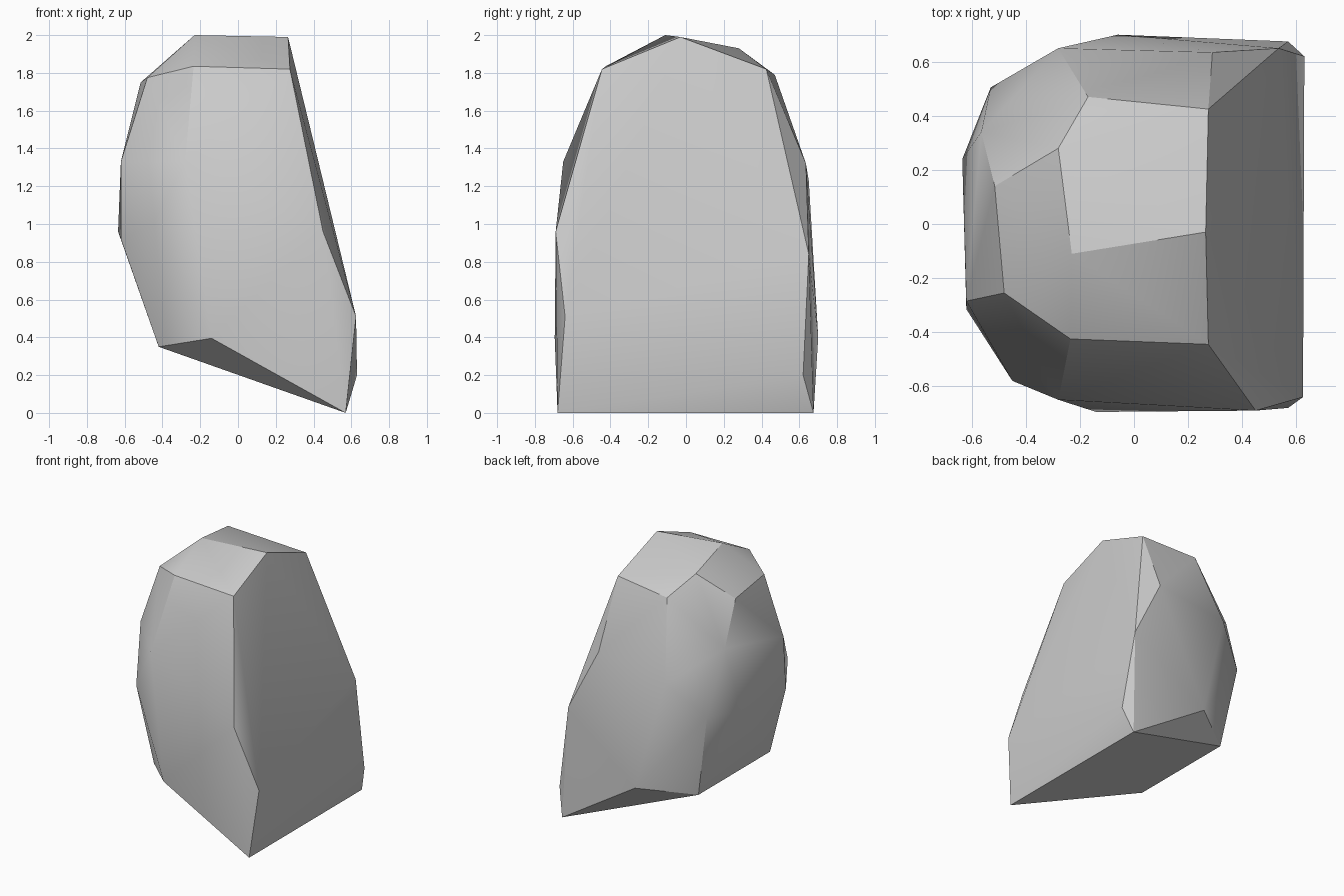
import bpy
import bmesh
import math


def remove_default_cube():
    cube = bpy.data.objects.get("Cube")
    if cube:
        bpy.data.objects.remove(cube, do_unlink=True)


def flat_material(name, colour):
    material = bpy.data.materials.new(name)
    material.use_nodes = True
    material.diffuse_color = colour
    material.node_tree.nodes["Principled BSDF"].inputs["Base Color"].default_value = colour
    return material


def faceted_stone(name, corner_groups, material):
    """Wrap a tight convex skin around the corner points of a boulder."""
    bm = bmesh.new()
    for group in corner_groups:
        for corner in group:
            bm.verts.new(corner)
    hull = bmesh.ops.convex_hull(bm, input=bm.verts)
    # Drop corners that ended up inside the skin
    loose = [v for v in bm.verts if not v.link_faces]
    bmesh.ops.delete(bm, geom=loose, context="VERTS")
    bmesh.ops.recalc_face_normals(bm, faces=bm.faces)

    mesh = bpy.data.meshes.new(name)
    bm.to_mesh(mesh)
    bm.free()
    mesh.materials.append(material)
    stone = bpy.data.objects.new(name, mesh)
    bpy.context.collection.objects.link(stone)

    # Soft shading over shallow folds, crisp ridges elsewhere
    bpy.ops.object.select_all(action="DESELECT")
    stone.select_set(True)
    bpy.context.view_layer.objects.active = stone
    bpy.ops.object.shade_smooth_by_angle(angle=math.radians(30))
    return stone


remove_default_cube()

# Flat cap and the bevelled shoulder around it
cap = [(-.23, -.11, 2), (.265, -.03, 1.99), (.275, .425, 1.82),
       (-.17, .47, 1.79), (-.28, .28, 1.93)]
shoulder = [(.275, -.445, 1.82), (-.235, -.425, 1.835),
            (-.48, -.255, 1.775), (-.515, .14, 1.75), (-.565, .34, 1.46)]

# Bulging middle, going round from the front to the back
belly = [(.45, -.69, .96), (-.28, -.65, 1.33), (-.45, -.58, 1),
         (-.62, -.285, 1.33), (-.62, -.315, .92), (-.635, .24, .96),
         (-.53, .505, .99), (-.28, .65, 1.23), (.29, .635, 1.32),
         (.535, .65, .84)]

# Slanted underside rising away from the ground edge
foot = [(.57, -.68, 0), (.57, .675, 0), (.625, -.64, .51), (.63, .62, .2),
        (-.14, -.695, .395), (-.42, -.41, .35), (-.42, .45, .35),
        (-.06, .7, .4)]

stone_grey = flat_material("stone_grey", (.6, .6, .6, 1))
faceted_stone("boulder", [cap, shoulder, belly, foot], stone_grey)
